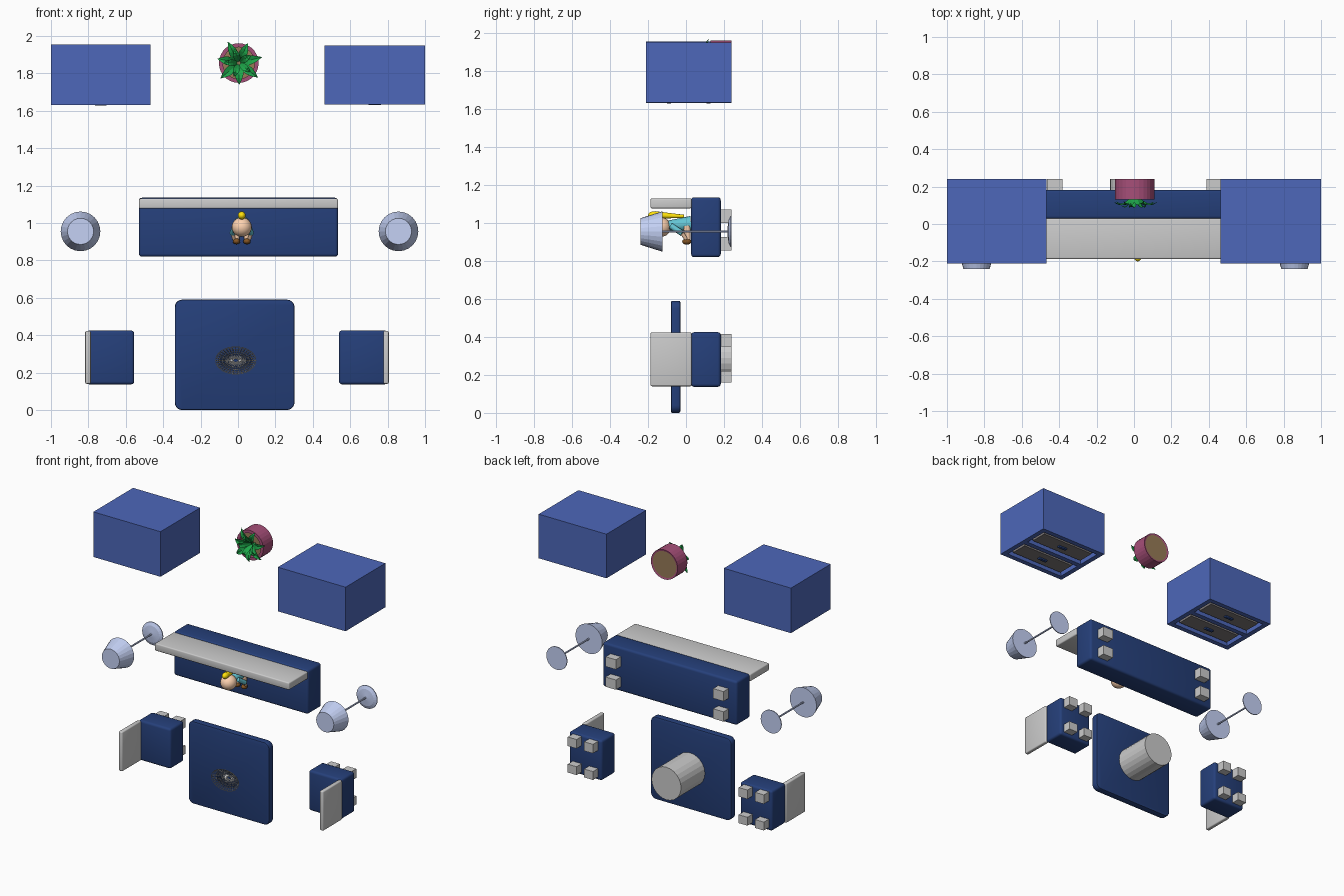
import bpy, bmesh, math
from mathutils import Vector

if "Cube" in bpy.data.objects:
    bpy.data.objects.remove(bpy.data.objects["Cube"])

# The room lies on its back: its floor is the plane y = 0.24 and its "up" is -y.
FLOOR = 0.24


def mat(name, r, g, b):
    m = bpy.data.materials.new(name)
    m.diffuse_color = [(c / 255) ** 2.2 for c in (r, g, b)] + [1]
    m.use_nodes = True
    m.node_tree.nodes["Principled BSDF"].inputs["Base Color"].default_value = m.diffuse_color
    return m


NAVY = mat("navy", 42, 66, 122)
BLUE = mat("blue", 78, 103, 184)
LAMP = mat("pale_blue", 195, 208, 245)
POT = mat("plum", 165, 80, 120)
SOIL = mat("soil", 150, 122, 88)
GREEN = mat("green", 35, 165, 75)
SKIN = mat("skin", 255, 210, 175)
HAIR = mat("yellow", 255, 225, 20)
SHIRT = mat("teal", 100, 195, 210)
SHOE = mat("brown", 130, 85, 40)
DRAWER = mat("drawer", 125, 120, 120)


def add(name, bm, material=None, smooth=False):
    bmesh.ops.recalc_face_normals(bm, faces=bm.faces)
    me = bpy.data.meshes.new(name)
    bm.to_mesh(me)
    bm.free()
    ob = bpy.data.objects.new(name, me)
    bpy.context.collection.objects.link(ob)
    if material:
        me.materials.append(material)
    if smooth:
        bpy.ops.object.select_all(action='DESELECT')
        ob.select_set(True)
        bpy.context.view_layer.objects.active = ob
        bpy.ops.object.shade_smooth_by_angle(angle=math.radians(40))
    return ob


def box(name, x, y, z, material=None, bevel=0):
    """Box from (min, max) ranges, with optional rounded edges."""
    bm = bmesh.new()
    bmesh.ops.create_cube(bm, size=1)
    for v in bm.verts:
        v.co = [r[0] if c < 0 else r[1] for c, r in zip(v.co, (x, y, z))]
    if bevel:
        bmesh.ops.bevel(bm, geom=bm.edges[:], offset=bevel, segments=3,
                        profile=0.5, affect='EDGES')
    return add(name, bm, material, bevel > 0)


def lathe(name, cx, cz, profile, sides, material=None, sz=1, caps=True, smooth=False):
    """Turn (radius, y) points around an axis along y."""
    bm = bmesh.new()
    rings = []
    for r, y in profile:
        rings.append([bm.verts.new((cx + r * math.cos(a), y, cz + sz * r * math.sin(a)))
                      for a in (2 * math.pi * i / sides for i in range(sides))])
    for p, q in zip(rings, rings[1:]):
        for i in range(sides):
            j = (i + 1) % sides
            bm.faces.new((p[i], p[j], q[j], q[i]))
    if caps:
        bm.faces.new(rings[0])
        bm.faces.new(rings[-1])
    return add(name, bm, material, smooth)


def ball(name, c, r, material):
    bm = bmesh.new()
    bmesh.ops.create_uvsphere(bm, u_segments=20, v_segments=12, radius=1)
    for v in bm.verts:
        v.co = Vector(c) + Vector([a * b for a, b in zip(v.co, r)])
    return add(name, bm, material, True)


def limb(name, a, b, r1, r2, material):
    """Tapered round limb from a to b."""
    a, b = Vector(a), Vector(b)
    bm = bmesh.new()
    bmesh.ops.create_cone(bm, cap_ends=True, segments=14, radius1=r1, radius2=r2,
                          depth=(b - a).length)
    q = (b - a).to_track_quat('Z', 'Y')
    for v in bm.verts:
        v.co = q @ v.co + (a + b) / 2
    return add(name, bm, material, True)


# Cabinets with two recessed drawers on the -z side
for side, x0, x1, z0, z1 in (("left", -1, -.468, 1.632, 1.955), ("right", .463, 1, 1.634, 1.95)):
    n = side + "_cabinet_"
    y0, y1, d = -.21, FLOOR, .035
    box(n + "body", (x0, x1), (y0, y1), (z0 + d, z1), BLUE)
    for i, x in enumerate(((x0, x0 + .035), (x1 - .035, x1))):
        box(f"{n}stile_{i}", x, (y0, y1), (z0, z0 + d), BLUE)
    for i, yc in enumerate((y0 + .0175, (y0 + y1) / 2, y1 - .0175)):
        box(f"{n}rail_{i}", (x0 + .035, x1 - .035), (yc - .0175, yc + .0175), (z0, z0 + d), BLUE)
    xm = (x0 + x1) / 2
    for i, yc in enumerate((y0 + .121, y1 - .121)):
        box(f"{n}drawer_{i}", (x0 + .06, x1 - .06), (yc - .06, yc + .06),
            (z0 + .008, z0 + d), DRAWER)
        box(f"{n}handle_{i}", (xm - .035, xm + .035), (yc - .012, yc + .012),
            (z0 - .003, z0 + .01), NAVY, .005)

# Sofa and two armchairs: base, backrest and four feet each
SEAT_Y, BACK_Y, FOOT_Y = (.027, .183), (-.187, .03), (.175, FLOOR)
seats = (
    ("sofa", (-.53, .535), (.82, 1.135), (-.53, .535), (1.077, 1.13),
     ((-.465, -.383), (.388, .47)), ((.855, .925), (1.0, 1.07))),
    ("left_chair", (-.81, -.555), (.137, .425), (-.817, -.787), (.14, .423),
     ((-.785, -.715), (-.655, -.585)), ((.16, .22), (.35, .415))),
    ("right_chair", (.54, .8), (.137, .425), (.777, .806), (.14, .423),
     ((.57, .64), (.7, .77)), ((.16, .22), (.35, .415))),
)
for n, x, z, bx, bz, fx, fz in seats:
    box(n + "_base", x, SEAT_Y, z, NAVY, .016)
    box(n + "_backrest", bx, BACK_Y, bz, None, .008)
    for i, a in enumerate(fx):
        for j, b in enumerate(fz):
            box(f"{n}_foot_{i}{j}", a, FOOT_Y, b)

# Table: rounded top with a thick round pedestal
bm = bmesh.new()
bmesh.ops.create_cube(bm, size=1)
for v in bm.verts:
    v.co = (-.018 + v.co.x * .64, -.055 + v.co.y * .05, .295 + v.co.z * .59)
corners = [e for e in bm.edges if abs(e.verts[0].co.y - e.verts[1].co.y) > .01]
bmesh.ops.bevel(bm, geom=corners, offset=.04, segments=5, profile=.5, affect='EDGES')
rims = [e for e in bm.edges if abs(e.verts[0].co.y - e.verts[1].co.y) < .01]
bmesh.ops.bevel(bm, geom=rims, offset=.008, segments=2, profile=.5, affect='EDGES')
add("table_top", bm, NAVY, True)
lathe("table_pedestal", -.012, .29, [(.117, -.04), (.117, FLOOR)], 24)

# Oval wire bowl on the table
bowl = lathe("wire_bowl", -.012, .265,
             [(.108, -.13), (.1, -.118), (.088, -.106), (.072, -.097), (.054, -.09),
              (.034, -.086), (.014, -.084)], 36, None, .68)
wire = bowl.modifiers.new("wire", 'WIREFRAME')
wire.thickness = .004

# Standing lamps
for side, x in (("left", -.842), ("right", .858)):
    lathe(side + "_lamp_shade", x, .955, [(.07, -.24), (.106, -.125)], 24, LAMP)
    lathe(side + "_lamp_pole", x, .955, [(.006, -.13), (.006, .225)], 8, LAMP)
    lathe(side + "_lamp_base", x, .955, [(.015, .218), (.06, .224), (.082, .234), (.082, FLOOR)],
          24, LAMP)

# Potted plant
PX, PZ = .004, 1.855
lathe("pot", PX, PZ, [(.09, .236), (.106, FLOOR), (.106, .13), (.085, .13), (.085, .16)],
      28, POT, caps=False)
lathe("soil", PX, PZ, [(.087, .155), (.1, .237)], 28, SOIL)


def leaf(name, ang, length, rise, width):
    """Folded, arching, pointed leaf leaving the pot centre."""
    out = Vector((math.cos(ang), 0, math.sin(ang)))
    across = Vector((-out.z, 0, out.x))
    bm = bmesh.new()
    rows = []
    for i in range(7):
        t = i / 6
        mid = Vector((PX, .158 - rise * math.sin(t * 2.3), PZ)) + out * (.008 + length * t)
        w = width * (math.sin(math.pi * (.15 + .85 * t)) + .02)
        rows.append([bm.verts.new(mid + across * w * s + Vector((0, -abs(s) * w * .35, 0)))
                     for s in (-1, 0, 1)])
    for p, q in zip(rows, rows[1:]):
        for k in (0, 1):
            bm.faces.new((p[k], p[k + 1], q[k + 1], q[k]))
    add(name, bm, GREEN)


for i in range(7):
    leaf(f"outer_leaf_{i}", .25 + i * math.tau / 7, .12 - .012 * (i % 2), .05, .023)
for i in range(5):
    leaf(f"inner_leaf_{i}", .6 + i * math.tau / 5, .07, .065, .018)

# Small figure sitting on the sofa, head toward -y and feet toward -z
FX = .02
ball("figure_head", (FX, -.135, .978), (.054, .056, .052), SKIN)
ball("figure_hair_bun", (FX, -.17, 1.04), (.021, .03, .021), HAIR)
limb("figure_ponytail", (FX, -.165, 1.042), (FX, -.01, 1.035), .02, .008, HAIR)
limb("figure_torso", (FX, .026, .995), (FX, -.09, .985), .042, .028, SHIRT)
for n, s in (("left", -1), ("right", 1)):
    limb(n + "_arm", (FX + s * .034, -.08, .985), (FX + s * .05, -.02, .945), .016, .015, SHIRT)
    limb(n + "_forearm", (FX + s * .05, -.02, .945), (FX + s * .042, .0, .915), .011, .009, SKIN)
    limb(n + "_leg", (FX + s * .024, .005, .985), (FX + s * .026, .01, .91), .02, .014, SKIN)
    ball(n + "_shoe", (FX + s * .028, .004, .902), (.02, .024, .016), SHOE)
